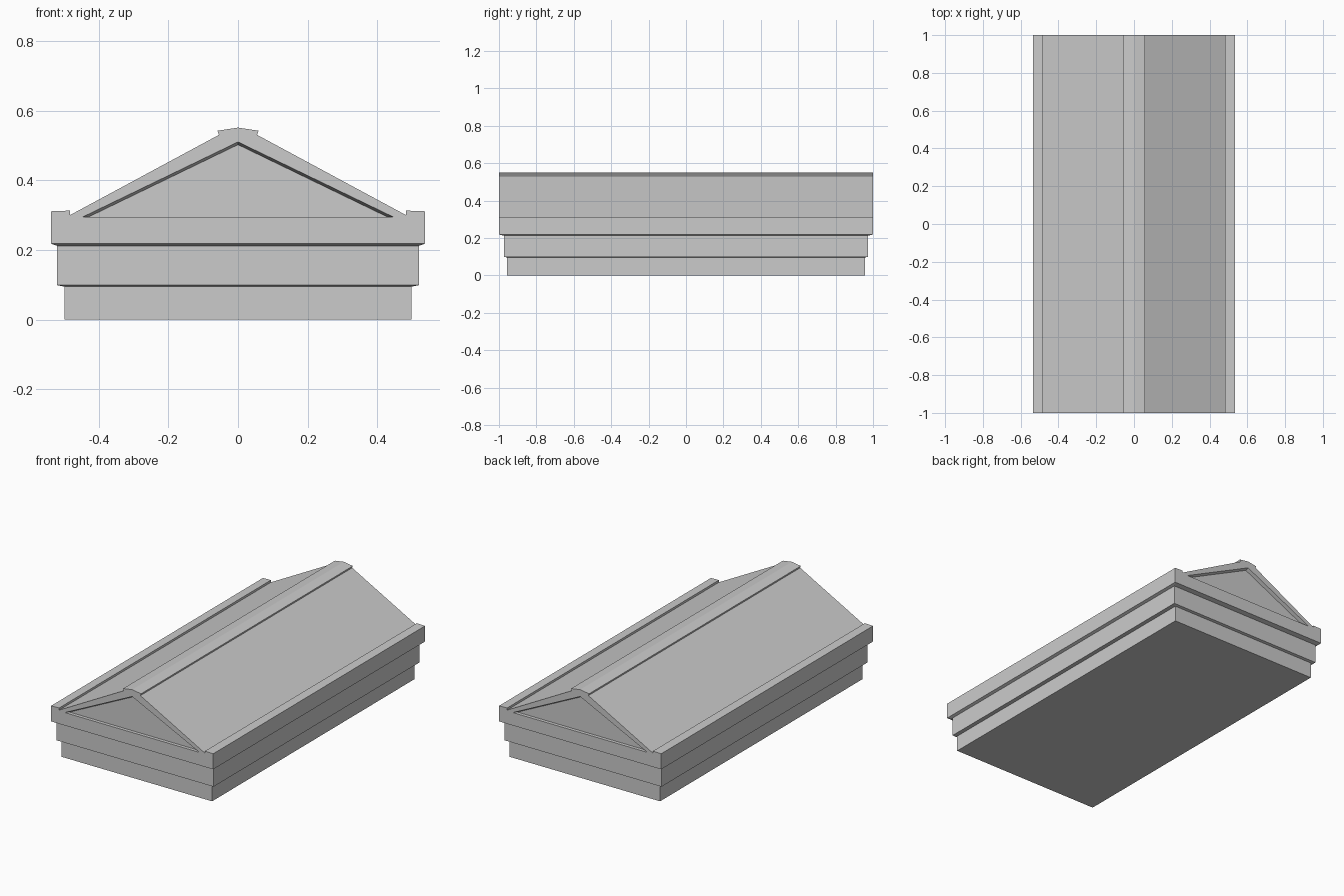
import bpy
import bmesh

if "Cube" in bpy.data.objects:
    bpy.data.objects.remove(bpy.data.objects["Cube"])


def loft(name, rings, cap_start=True, cap_end=True):
    """Skin a list of equal-length point loops into one mesh object."""
    bm = bmesh.new()
    loops = [[bm.verts.new(p) for p in ring] for ring in rings]
    n = len(loops[0])
    for a, b in zip(loops, loops[1:]):
        for i in range(n):
            j = (i + 1) % n
            bm.faces.new((a[i], a[j], b[j], b[i]))
    if cap_start:
        bm.faces.new(loops[0])
    if cap_end:
        bm.faces.new(loops[-1])
    bmesh.ops.recalc_face_normals(bm, faces=bm.faces)
    mesh = bpy.data.meshes.new(name)
    bm.to_mesh(mesh)
    bm.free()
    obj = bpy.data.objects.new(name, mesh)
    bpy.context.collection.objects.link(obj)
    return obj


# Stepped base: half width, half length, height of each ring
steps = [(0.498, 0.956, 0), (0.498, 0.956, 0.095),
         (0.519, 0.972, 0.099), (0.519, 0.972, 0.212),
         (0.536, 1.0, 0.218)]
loft("stepped_base", [[(-w, -d, z), (w, -d, z), (w, d, z), (-w, d, z)]
                      for w, d, z in steps], cap_end=False)

# Cornice and gabled roof: right half of the profile, mirrored
half = [(0.536, 0.218), (0.536, 0.311), (0.482, 0.313), (0.482, 0.300),
        (0.055, 0.530), (0.059, 0.542)]
profile = half + [(0, 0.551)] + [(-x, z) for x, z in reversed(half)]
roof = loft("gabled_roof", [[(x, y, z) for x, z in profile] for y in (-1, 1)])

# Recessed triangular pediment panel at both ends, with slightly tapered sides
for s in (-1, 1):
    rings = [[(-w, s * y, 0.295), (w, s * y, 0.295), (0, s * y, top)]
             for w, top, y in ((0.462, 0.518, 1.02), (0.428, 0.502, 0.98))]
    cutter = loft("pediment_cutter", rings)
    cutter.hide_render = True
    mod = roof.modifiers.new("pediment_recess", 'BOOLEAN')
    mod.operation = 'DIFFERENCE'
    mod.solver = 'EXACT'
    mod.object = cutter
    bpy.context.view_layer.objects.active = roof
    bpy.ops.object.modifier_apply(modifier=mod.name)
    bpy.data.objects.remove(cutter)
